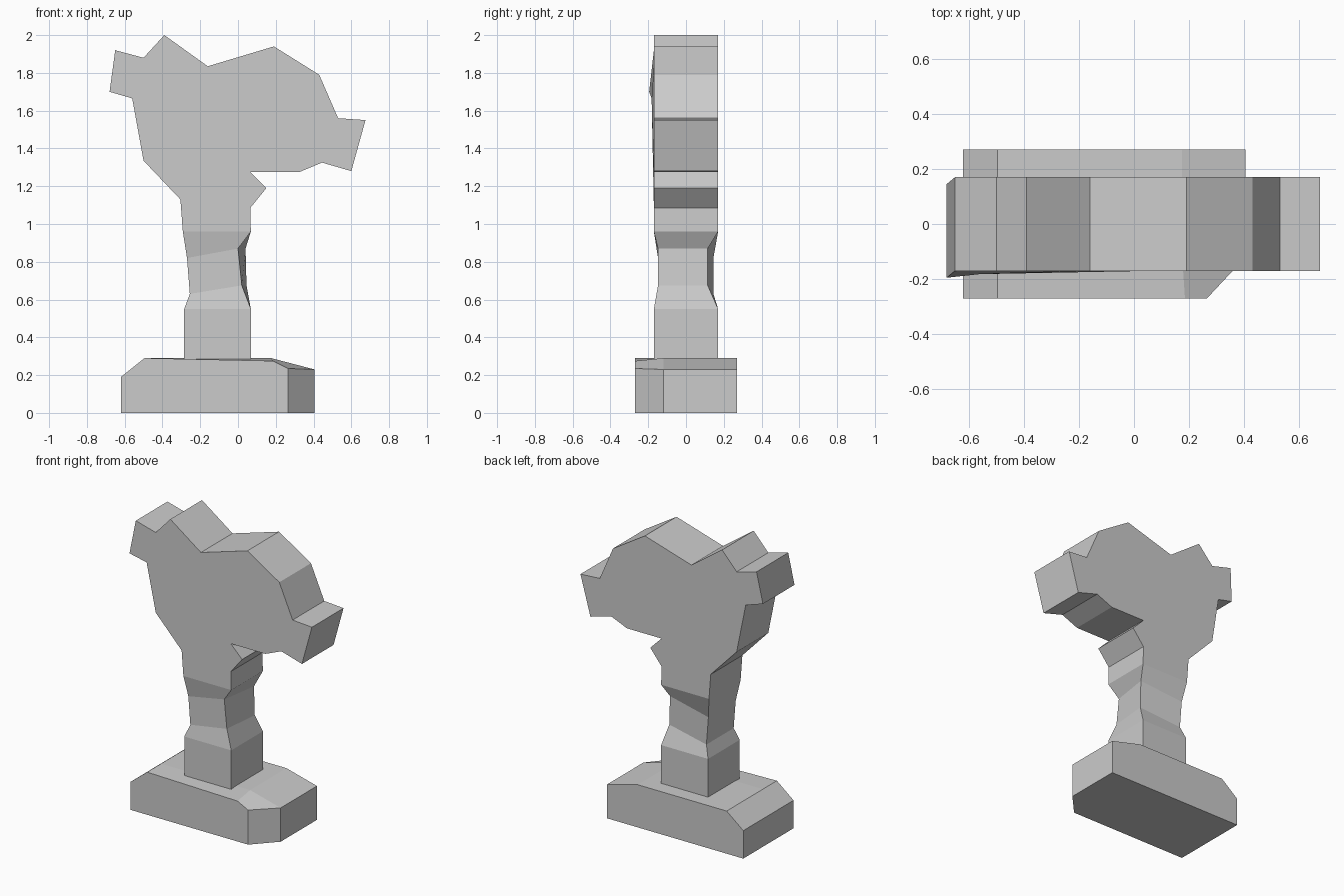
import bpy
import bmesh

cube = bpy.data.objects.get("Cube")
if cube:
    bpy.data.objects.remove(cube, do_unlink=True)

grey = bpy.data.materials.new("plain grey")
grey.use_nodes = True
COLOUR = (0.6, 0.6, 0.6, 1)
grey.diffuse_color = COLOUR
grey.node_tree.nodes["Principled BSDF"].inputs["Base Color"].default_value = COLOUR


def loft(name, loops):
    """Skin matching loops of points and cap both ends."""
    bm = bmesh.new()
    rings = [[bm.verts.new(p) for p in loop] for loop in loops]
    for a, b in zip(rings, rings[1:]):
        for i in range(len(a)):
            j = (i + 1) % len(a)
            bm.faces.new((a[i], a[j], b[j], b[i]))
    bm.faces.new(rings[0])
    bm.faces.new(rings[-1])
    bmesh.ops.recalc_face_normals(bm, faces=bm.faces)
    mesh = bpy.data.meshes.new(name)
    bm.to_mesh(mesh)
    bm.free()
    mesh.materials.append(grey)
    obj = bpy.data.objects.new(name, mesh)
    bpy.context.collection.objects.link(obj)
    return obj


def at_depth(profile, y):
    return [(x, y, z) for x, z in profile]


# Battery base: sloped top ends and one cut front corner
tail = [(-0.495, 0.29), (-0.62, 0.19), (-0.62, 0)]
front = tail + [(0.265, 0), (0.265, 0.235), (0.185, 0.275)]
full = tail + [(0.405, 0), (0.405, 0.23), (0.175, 0.29)]
loft("battery_base", [at_depth(front, -0.27), at_depth(full, -0.12), at_depth(full, 0.27)])

# Grip: pinched in the middle; corners are left front, right front, right back, left back
def square_ring(z, left, right, half=0.17):
    return [(left, -half, z), (right, -half, z), (right, half, z), (left, half, z)]


def pinched_ring(left, z_left, right_front, right_back, z_right):
    return [(left, -0.148, z_left), (right_front, -0.148, z_right),
            (right_back, 0.115, z_right), (left, 0.145, z_left)]


loft("grip", [
    square_ring(0.25, -0.285, 0.068),
    square_ring(0.55, -0.285, 0.068),
    pinched_ring(-0.255, 0.63, 0.02, 0.045, 0.675),
    pinched_ring(-0.27, 0.82, 0.0, 0.04, 0.87),
    square_ring(0.96, -0.292, 0.068),
])

# Body: upper grip, trigger, motor housing and nose in one outline
outline = [
    (-0.292, 0.96), (0.068, 0.96), (0.065, 1.085),                   # upper grip
    (0.15, 1.19), (0.065, 1.275),                                    # trigger
    (0.325, 1.275), (0.445, 1.325), (0.60, 1.28), (0.675, 1.55),     # nose
    (0.53, 1.56), (0.43, 1.79), (0.19, 1.94), (-0.16, 1.835),        # housing top
    (-0.39, 2.0), (-0.50, 1.88), (-0.65, 1.92),                      # rear
    (-0.68, 1.70), (-0.56, 1.665), (-0.50, 1.335), (-0.305, 1.13),
]
body = loft("body", [at_depth(outline, -0.17), at_depth(outline, 0.17)])

# The lower rear corner leans slightly to the front
for v in body.data.vertices:
    if v.co.x < -0.55 and v.co.z < 1.8:
        v.co.y -= 0.025 if v.co.x < -0.6 else 0.012
